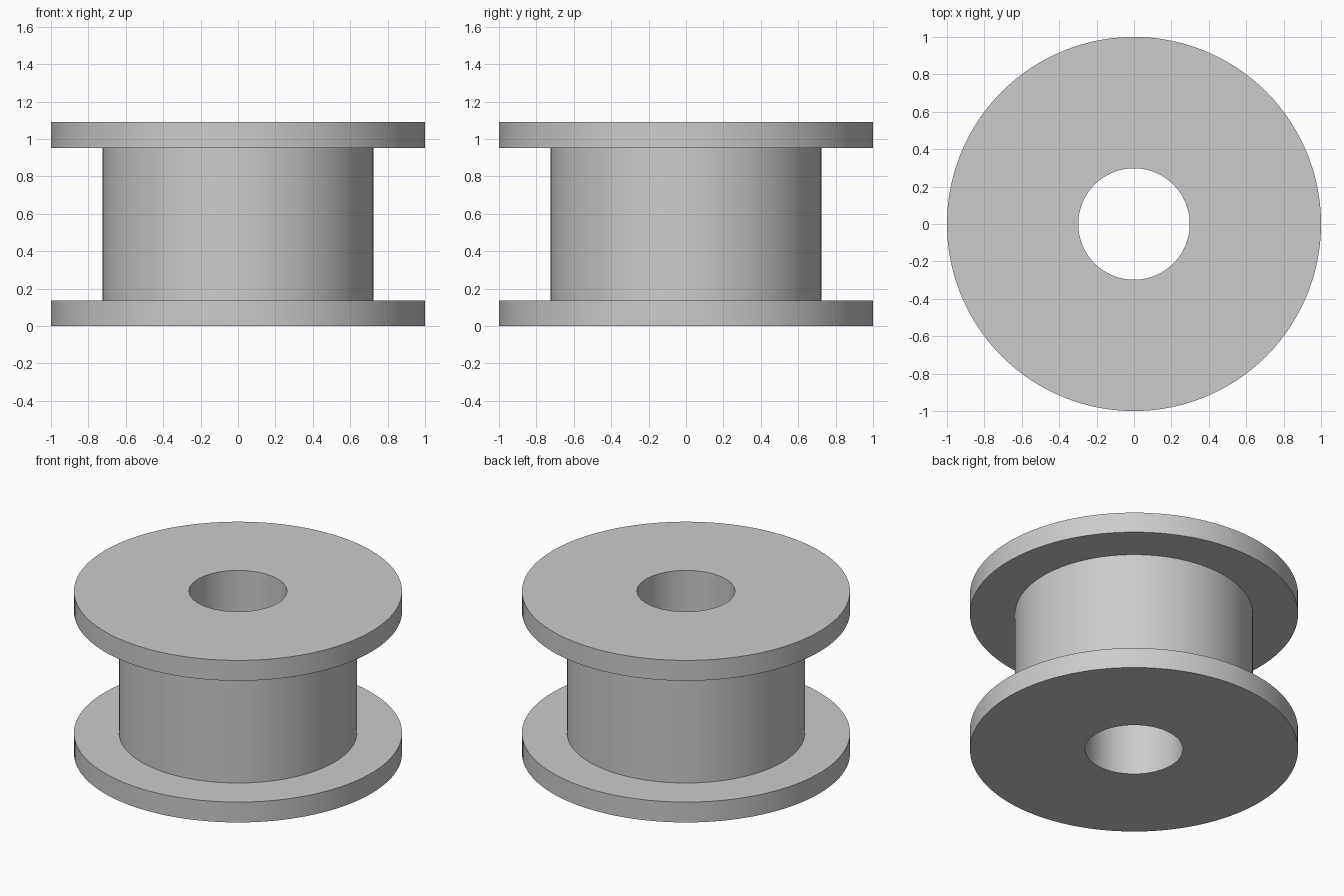
import bpy
import bmesh
from math import cos, sin, pi, radians

cube = bpy.data.objects.get("Cube")
if cube:
    bpy.data.objects.remove(cube, do_unlink=True)

SEGMENTS = 128
HEIGHT, FLANGE = 1.09, 0.137
RIM, CORE, BORE = 1.0, 0.725, 0.298

grey = bpy.data.materials.new("plain grey")
grey.use_nodes = True
colour = (0.6, 0.6, 0.6, 1)
grey.diffuse_color = colour
grey.node_tree.nodes["Principled BSDF"].inputs["Base Color"].default_value = colour


def lathe(name, profile):
    """Spin a closed (radius, height) profile around the z axis."""
    bm = bmesh.new()
    rings = []
    for i in range(SEGMENTS):
        a = 2 * pi * i / SEGMENTS
        rings.append([bm.verts.new((r * cos(a), r * sin(a), z)) for r, z in profile])
    for i, ring in enumerate(rings):
        following = rings[(i + 1) % SEGMENTS]
        for j in range(len(profile)):
            k = (j + 1) % len(profile)
            bm.faces.new((ring[j], following[j], following[k], ring[k]))
    bmesh.ops.recalc_face_normals(bm, faces=bm.faces)
    mesh = bpy.data.meshes.new(name)
    bm.to_mesh(mesh)
    bm.free()
    mesh.materials.append(grey)
    obj = bpy.data.objects.new(name, mesh)
    bpy.context.collection.objects.link(obj)
    bpy.ops.object.select_all(action="DESELECT")
    obj.select_set(True)
    bpy.context.view_layer.objects.active = obj
    bpy.ops.object.shade_smooth_by_angle(angle=radians(30))
    return obj


# Spool: two wide flanges joined by a core, with a bore right through
top_flange = HEIGHT - FLANGE
lathe("flanged_spool", [
    (BORE, 0), (RIM, 0), (RIM, FLANGE), (CORE, FLANGE),
    (CORE, top_flange), (RIM, top_flange), (RIM, HEIGHT), (BORE, HEIGHT),
])
